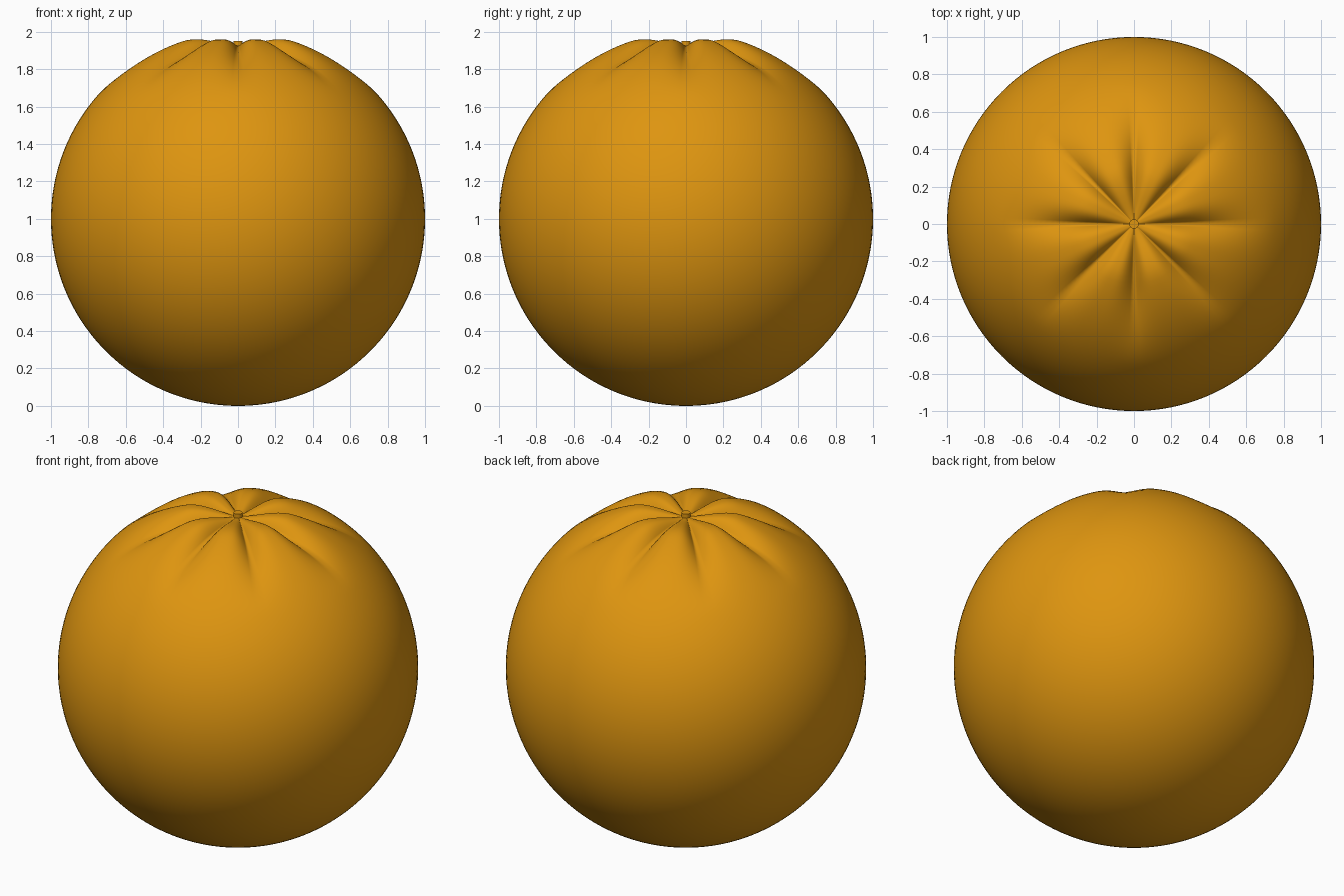
import bpy, bmesh, math

cube = bpy.data.objects.get("Cube")
if cube:
    bpy.data.objects.remove(cube, do_unlink=True)

RIBS = 8


def material(name, colour):
    mat = bpy.data.materials.new(name)
    mat.use_nodes = True
    mat.diffuse_color = colour
    mat.node_tree.nodes["Principled BSDF"].inputs["Base Color"].default_value = colour
    return mat


def smoothstep(low, high, value):
    t = min(max((value - low) / (high - low), 0), 1)
    return t * t * (3 - 2 * t)


orange = material("orange peel", (0.73, 0.30, 0.005, 1))

# Round fruit with a dimpled, creased crown
bpy.ops.mesh.primitive_uv_sphere_add(segments=128, ring_count=96, radius=1, location=(0, 0, 1))
fruit = bpy.context.object
fruit.name = "fruit"
for vert in fruit.data.vertices:
    x, y, z = vert.co
    if z <= 0:
        continue
    polar = math.atan2(math.hypot(x, y), z)
    turn = math.atan2(y, x)
    # Creases are narrow at the bottom and fade out down the sides
    valley = (1 - abs(math.sin(turn * RIBS / 2))) ** 1.5
    fade = smoothstep(0, 0.3, polar) * (1 - smoothstep(0.25, 0.85, polar))
    dimple = 0.075 * (1 - smoothstep(0, 0.32, polar))
    vert.co *= 1 - 0.075 * valley * fade - dimple
fruit.data.materials.append(orange)
bpy.ops.object.shade_smooth()

# Small stem button in the dimple
bpy.ops.mesh.primitive_cylinder_add(vertices=16, radius=0.025, depth=0.04, location=(0, 0, 1.93))
stem = bpy.context.object
stem.name = "stem_button"
stem.data.materials.append(orange)
bpy.ops.object.shade_smooth_by_angle()
